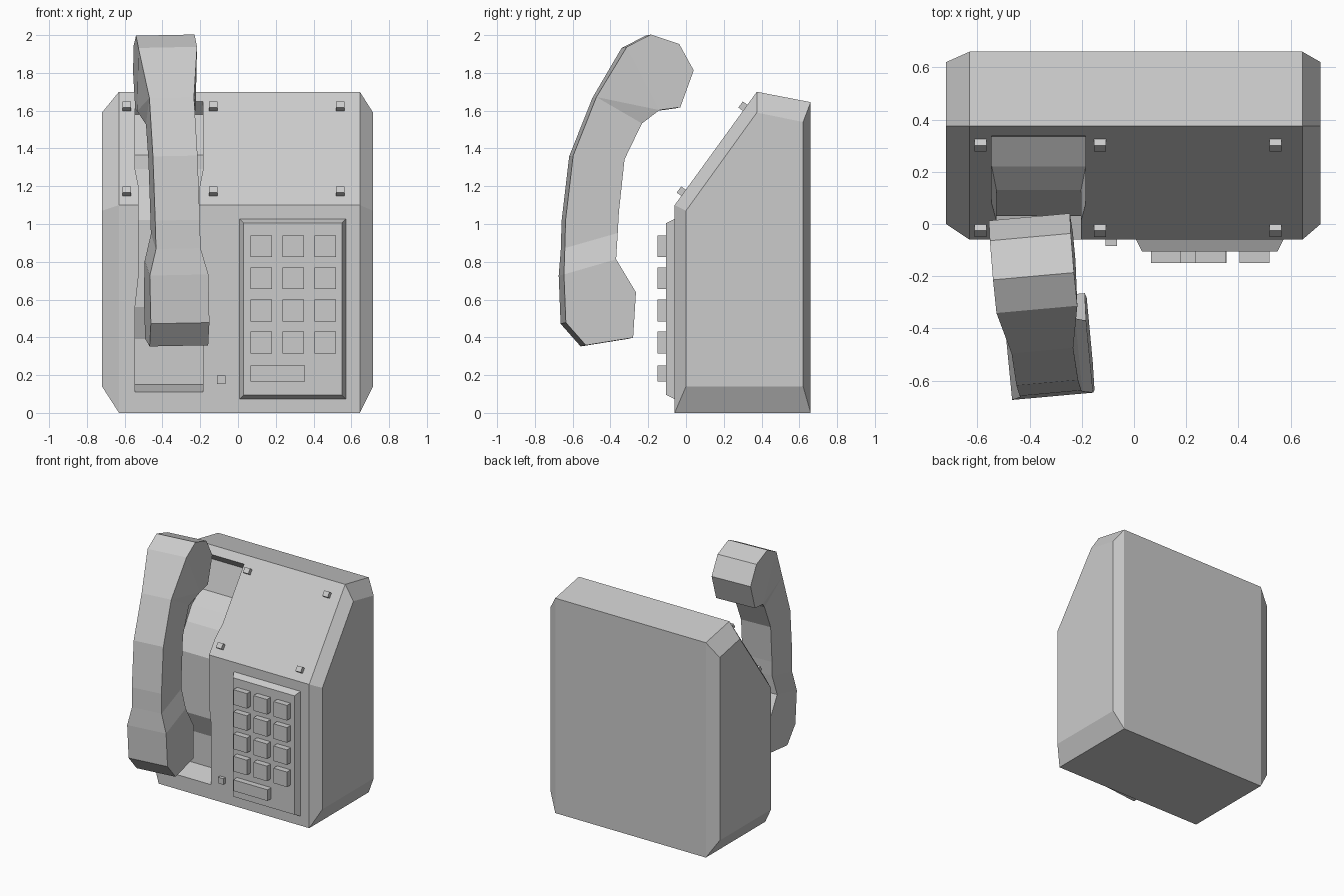
import bpy, bmesh, math
from mathutils import Matrix, Vector

if "Cube" in bpy.data.objects:
    bpy.data.objects.remove(bpy.data.objects["Cube"])


def make(name, verts, faces):
    bm = bmesh.new()
    vs = [bm.verts.new(v) for v in verts]
    for f in faces:
        bm.faces.new([vs[i] for i in f])
    bmesh.ops.recalc_face_normals(bm, faces=bm.faces)
    me = bpy.data.meshes.new(name)
    bm.to_mesh(me)
    bm.free()
    ob = bpy.data.objects.new(name, me)
    bpy.context.collection.objects.link(ob)
    return ob


def loft(name, rings):
    """Join equal-length closed rings and cap both ends."""
    n = len(rings[0])
    faces = [(r*n+i, r*n+(i+1) % n, (r+1)*n+(i+1) % n, (r+1)*n+i)
             for r in range(len(rings)-1) for i in range(n)]
    faces += [tuple(range(n)), tuple(range((len(rings)-1)*n, len(rings)*n))]
    return make(name, [v for r in rings for v in r], faces)


def block(name, x0, x1, y0, y1, z0, z1, inset=0.0):
    """Box running back from y0 (front) to y1, with an optional inset front."""
    def ring(y, d):
        return [(x0+d, y, z0+d), (x1-d, y, z0+d), (x1-d, y, z1-d), (x0+d, y, z1-d)]
    return loft(name, [ring(y1, 0), ring(y0, inset)])


# Housing: wedge profile with bevelled cheeks
main = [(-.06, 0), (-.06, 1.1), (.375, 1.7), (.66, 1.645), (.66, 0)]
cheek = [(0, .14), (0, 1.07), (.375, 1.59), (.62, 1.54), (.62, .14)]
body = loft("housing", [[(x, y, z) for y, z in p] for x, p in
                        ((-.72, cheek), (-.63, main), (.645, main), (.715, cheek))])

# Cradle recess: rows of floor depth, height and half width
rows = [(-.062, .11, .18), (.10, .15, .18), (.10, .39, .18), (.03, .56, .18),
        (.03, .72, .162), (.03, 1.02, .162), (.13, 1.2, .162), (.22, 1.29, .18),
        (.335, 1.365, .18), (.40, 1.58, .18), (.335, 1.65, .18)]
cx = -.365
cutter = loft("cradle_cutter", [[(cx-w, -.4, z), (cx+w, -.4, z), (cx+w, y, z), (cx-w, y, z)]
                                for y, z, w in rows])
cutter.hide_render = True
mod = body.modifiers.new("cradle_recess", 'BOOLEAN')
mod.object = cutter
mod.operation = 'DIFFERENCE'
mod.solver = 'EXACT'
bpy.context.view_layer.objects.active = body
bpy.ops.object.modifier_apply(modifier=mod.name)
bpy.data.objects.remove(cutter, do_unlink=True)

# Keypad plate, twelve keys and a wide key
block("keypad_plate", .005, .575, -.105, -.055, .07, 1.03, .025)
for r in range(4):
    for c in range(3):
        x, z = .065 + .17*c, .825 - .17*r
        block(f"key_{r}_{c}", x, x+.115, -.15, -.1, z, z+.115)
block("wide_key", .065, .355, -.15, -.1, .165, .25)
block("front_stud", -.11, -.065, -.085, -.055, .152, .198)

# Studs on the sloping panel
tilt = Matrix.Rotation(-math.atan2(.435, .6), 4, 'X')
normal = Vector((0, -.81, .587))
for x in (-.588, -.13, .542):
    for z in (1.165, 1.615):
        stud = block("panel_stud", -.0225, .0225, -.03, .01, -.02, .02)
        base = Vector((x, -.06 + .725*(z-1.1), z))
        stud.data.transform(Matrix.Translation(base) @ tilt)

# Handset: outline of depth, height; wide ends and a narrow grip
W, G = .155, .118
outline = [(-.20, 2.0, W), (-.05, 1.95, W), (.027, 1.81, W), (-.044, 1.615, W),
           (-.154, 1.60, W), (-.244, 1.53, G), (-.336, 1.34, G), (-.366, 1.06, G),
           (-.372, .95, G), (-.384, .81, W), (-.279, .635, W), (-.294, .395, W),
           (-.544, .355, W), (-.65, .475, W), (-.66, .73, W), (-.652, .87, G),
           (-.648, 1.02, G), (-.608, 1.36, G), (-.485, 1.67, G), (-.327, 1.935, W)]
n = len(outline)
cheeks = [(0, 1, 2, 3, 4, 19), (19, 4, 18), (18, 4, 5), (18, 5, 6, 17), (17, 6, 7, 16),
          (16, 7, 8, 15), (15, 8, 9, 14), (14, 9, 10, 11, 12, 13)]
verts = [(-.353 - .09*y - .025*z + s*w, y + .09*s*w, z + .02*s*w)
         for s in (-1, 1) for y, z, w in outline]
faces = [(i, (i+1) % n, n+(i+1) % n, n+i) for i in range(n)]
faces += cheeks + [tuple(n+i for i in f) for f in cheeks]
make("handset", verts, faces)
